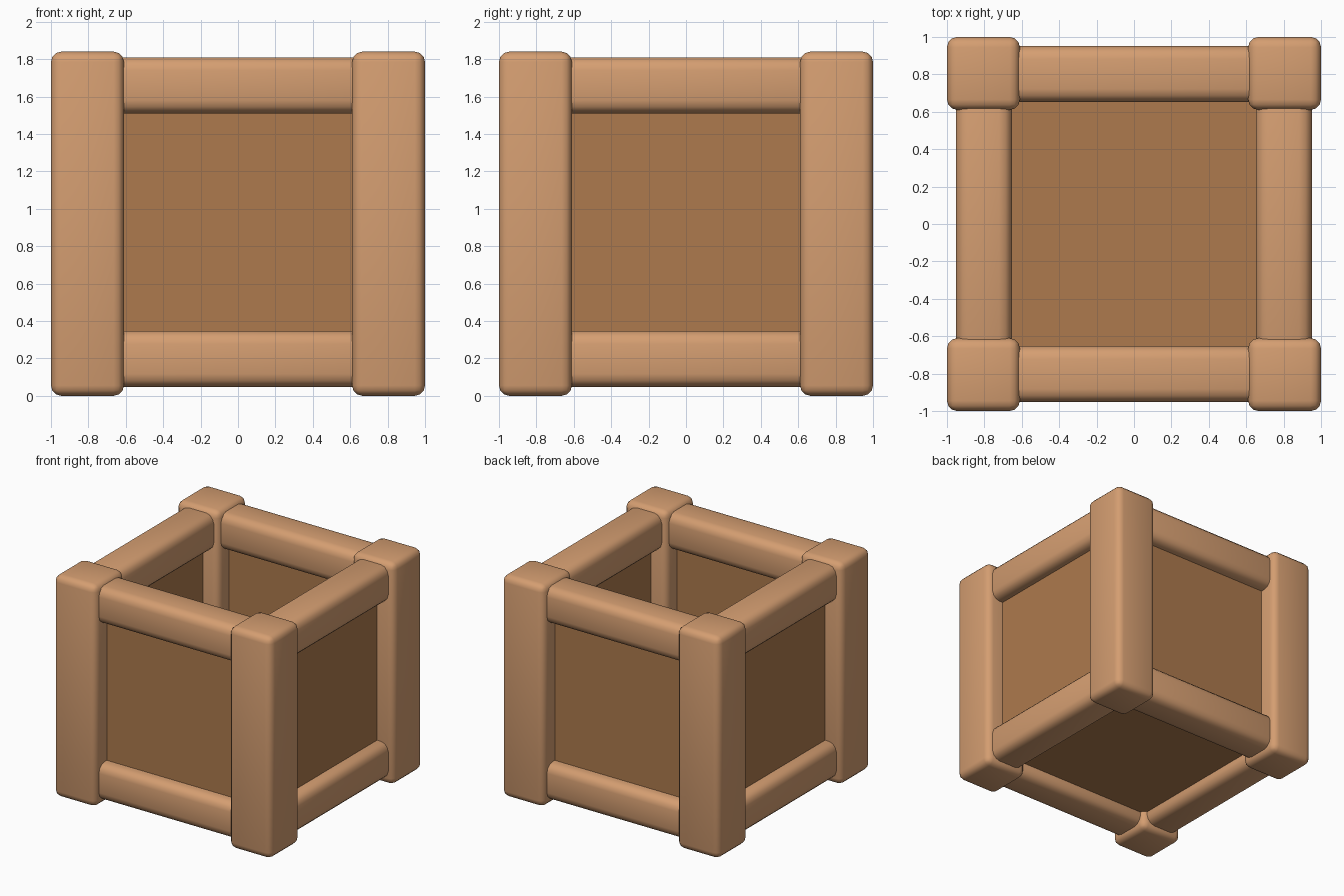
import bpy
import math

if "Cube" in bpy.data.objects:
    bpy.data.objects.remove(bpy.data.objects["Cube"])


def material(name, rgb):
    m = bpy.data.materials.new(name)
    m.diffuse_color = (*rgb, 1.0)
    m.use_nodes = True
    m.node_tree.nodes["Principled BSDF"].inputs["Base Color"].default_value = m.diffuse_color
    return m


light_wood = material("light wood", (0.66, 0.34, 0.165))
dark_wood = material("dark wood", (0.42, 0.195, 0.075))


def box(name, centre, size, mat, bevel=0.0):
    bpy.ops.mesh.primitive_cube_add(size=1, location=centre)
    ob = bpy.context.object
    ob.name = name
    ob.scale = size
    bpy.ops.object.transform_apply(location=False, rotation=False, scale=True)
    ob.data.materials.append(mat)
    if bevel:
        mod = ob.modifiers.new("rounded edges", 'BEVEL')
        mod.width = bevel
        mod.segments = 3
        bpy.ops.object.shade_smooth()
    return ob


# Corner posts
for sx, side in ((-1, "left"), (1, "right")):
    for sy, end in ((-1, "front"), (1, "back")):
        box(f"{end}_{side}_post", (sx * 0.805, sy * 0.805, 0.92),
            (0.39, 0.39, 1.84), light_wood, 0.055)

# Rails and recessed wall panels, repeated on the four sides
for i, side in enumerate(("front", "right", "back", "left")):
    a = i * math.pi / 2
    x, y = round(math.sin(a)), -round(math.cos(a))

    def span(length, depth):
        return (length, depth) if y else (depth, length)

    for level, z in (("bottom", 0.197), ("top", 1.66)):
        box(f"{side}_{level}_rail", (x * 0.802, y * 0.802, z),
            (*span(1.4, 0.3), 0.3), light_wood, 0.07)
    box(f"{side}_panel", (x * 0.8, y * 0.8, 0.93),
        (*span(1.5, 0.1), 1.46), dark_wood)

# Floor panel
box("floor_panel", (0, 0, 0.2), (1.6, 1.6, 0.1), dark_wood)
